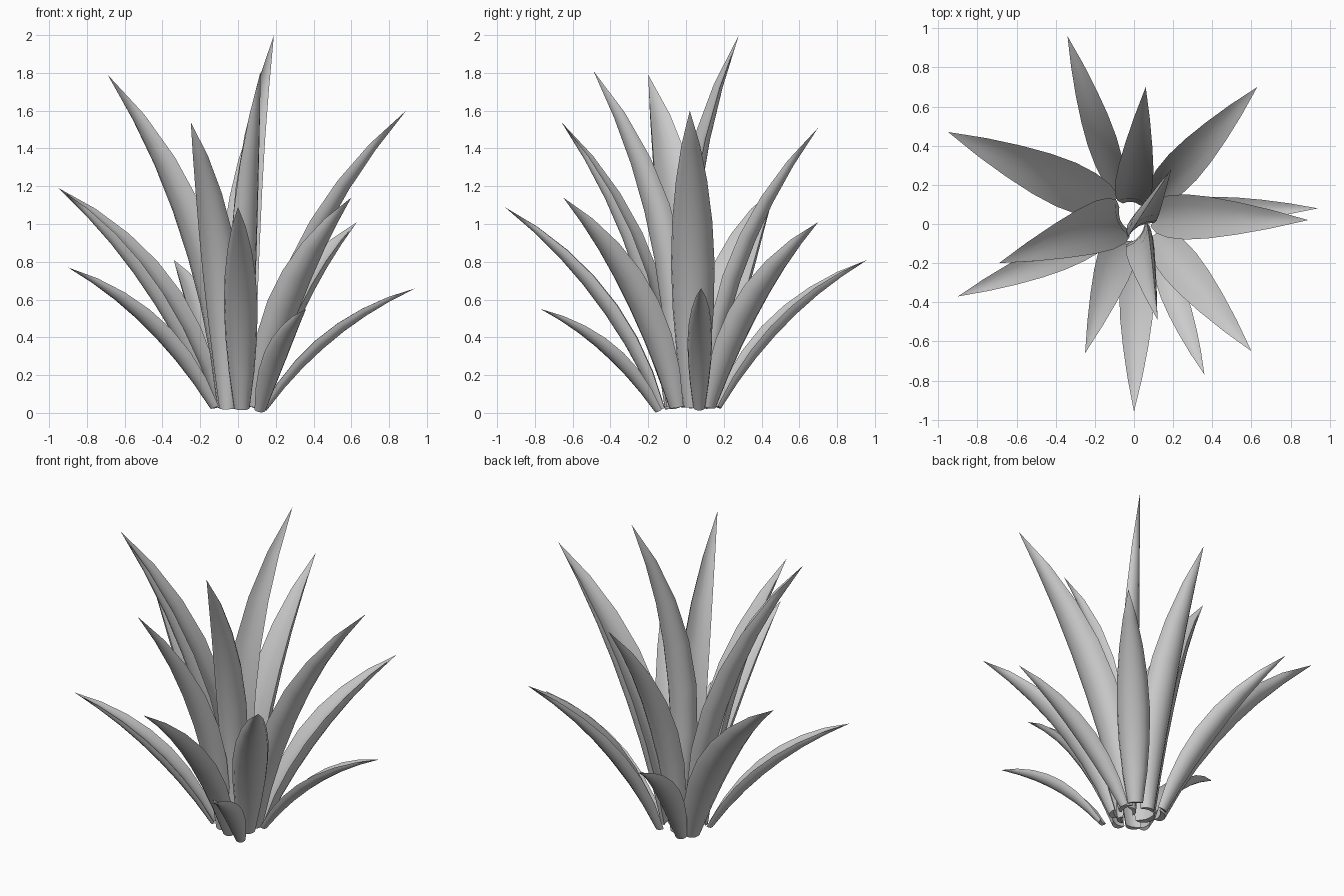
import bpy
import bmesh
import math
from mathutils import Matrix, Vector

if "Cube" in bpy.data.objects:
    bpy.data.objects.remove(bpy.data.objects["Cube"], do_unlink=True)

# Single plain grey for the whole plant
grey = bpy.data.materials.new("leaf_grey")
grey.use_nodes = True
tone = (0.6, 0.6, 0.6, 1)
grey.diffuse_color = tone
shader = next(n for n in grey.node_tree.nodes if n.type == 'BSDF_PRINCIPLED')
shader.inputs["Base Color"].default_value = tone

# Relative leaf width at evenly spaced stations from root towards tip
WIDTHS = (0.46, 0.76, 0.94, 1, 0.92, 0.72, 0.42)
HALF_WIDTH = 0.064   # of the leaf length
BEND = 0.17          # control point offset, of the leaf length
BELLY = 0.9          # depth of the rounded underside, of the half width
CHANNEL = 0.3        # depth of the upper channel, of the half width
UNDER_STEPS = 8
UPPER_STEPS = 4


def leaf_section():
    """Crescent: rounded underside, then the shallow channel above."""
    points = []
    for i in range(UNDER_STEPS + 1):
        angle = math.pi * i / UNDER_STEPS
        points.append((math.cos(angle), -BELLY * math.sin(angle)))
    for i in range(1, UPPER_STEPS):
        across = -1 + 2 * i / UPPER_STEPS
        points.append((across, -CHANNEL * (1 - across * across)))
    return [(across, up + BELLY / 2) for across, up in points]


def make_leaf(name, root, tip, breadth, roll):
    root, tip = Vector(root), Vector(tip)
    chord = tip - root
    length = chord.length
    level = Vector((-chord.y, chord.x, 0)).normalized()
    inward = chord.cross(level).normalized()
    control = (root + tip) / 2 + inward * BEND * length

    bm = bmesh.new()
    rings = []
    section = leaf_section()
    for station, width in enumerate(WIDTHS):
        t = station / len(WIDTHS)
        centre = root * (1 - t) ** 2 + control * 2 * t * (1 - t) + tip * t * t
        tangent = ((control - root) * (1 - t) + (tip - control) * t).normalized()
        side = Matrix.Rotation(math.radians(roll), 3, tangent) @ level
        normal = tangent.cross(side)
        size = HALF_WIDTH * length * width * breadth
        rings.append([bm.verts.new(centre + (side * across + normal * up) * size)
                      for across, up in section])

    # Skin between rings, pointed tip and flat root cap
    count = len(section)
    for lower, upper in zip(rings, rings[1:]):
        for i in range(count):
            j = (i + 1) % count
            bm.faces.new((lower[i], lower[j], upper[j], upper[i]))
    point = bm.verts.new(tip)
    for i in range(count):
        bm.faces.new((rings[-1][i], rings[-1][(i + 1) % count], point))
    bm.faces.new(rings[0])
    bmesh.ops.recalc_face_normals(bm, faces=bm.faces)

    mesh = bpy.data.meshes.new(name)
    bm.to_mesh(mesh)
    bm.free()
    mesh.materials.append(grey)
    leaf = bpy.data.objects.new(name, mesh)
    bpy.context.collection.objects.link(leaf)
    bpy.ops.object.select_all(action='DESELECT')
    leaf.select_set(True)
    bpy.context.view_layer.objects.active = leaf
    bpy.ops.object.shade_smooth_by_angle(angle=math.radians(40))


# Root position, tip position, relative breadth and roll in degrees
LEAVES = {
    "inner_back_leaf": ((0.05, 0.05, 0.03), (0.19, 0.28, 2.0), 0.65, 60),
    "inner_front_leaf": ((0.04, -0.08, 0.03), (0.12, -0.49, 1.81), 0.75, 40),
    "inner_right_leaf": ((-0.08, 0.02, 0.03), (-0.69, -0.2, 1.79), 1.1, 0),
    "inner_left_leaf": ((0.11, 0.04, 0.03), (0.89, 0.02, 1.6), 1.03, 0),
    "middle_front_right_leaf": ((-0.06, -0.09, 0.02), (-0.25, -0.66, 1.54), 0.95, 0),
    "middle_back_leaf": ((-0.01, 0.12, 0.03), (0.06, 0.7, 1.51), 0.95, 0),
    "middle_right_leaf": ((-0.12, 0.1, 0.03), (-0.95, 0.47, 1.19), 1.3, 0),
    "middle_front_left_leaf": ((0.11, -0.06, 0.03), (0.6, -0.65, 1.14), 1.2, 0),
    "middle_front_leaf": ((0.02, -0.13, 0.02), (0, -0.96, 1.09), 1.03, 0),
    "middle_back_left_leaf": ((0.1, 0.13, 0.03), (0.63, 0.7, 1.01), 1.2, 0),
    "outer_back_leaf": ((-0.08, 0.17, 0.03), (-0.34, 0.96, 0.81), 1.05, 0),
    "outer_right_leaf": ((-0.13, -0.06, 0.03), (-0.9, -0.37, 0.77), 1.1, 0),
    "outer_left_leaf": ((0.14, 0.07, 0.02), (0.94, 0.08, 0.66), 1, 0),
    "outer_front_leaf": ((0.12, -0.15, 0.01), (0.36, -0.77, 0.55), 1.2, 0),
}
for name, settings in LEAVES.items():
    make_leaf(name, *settings)
